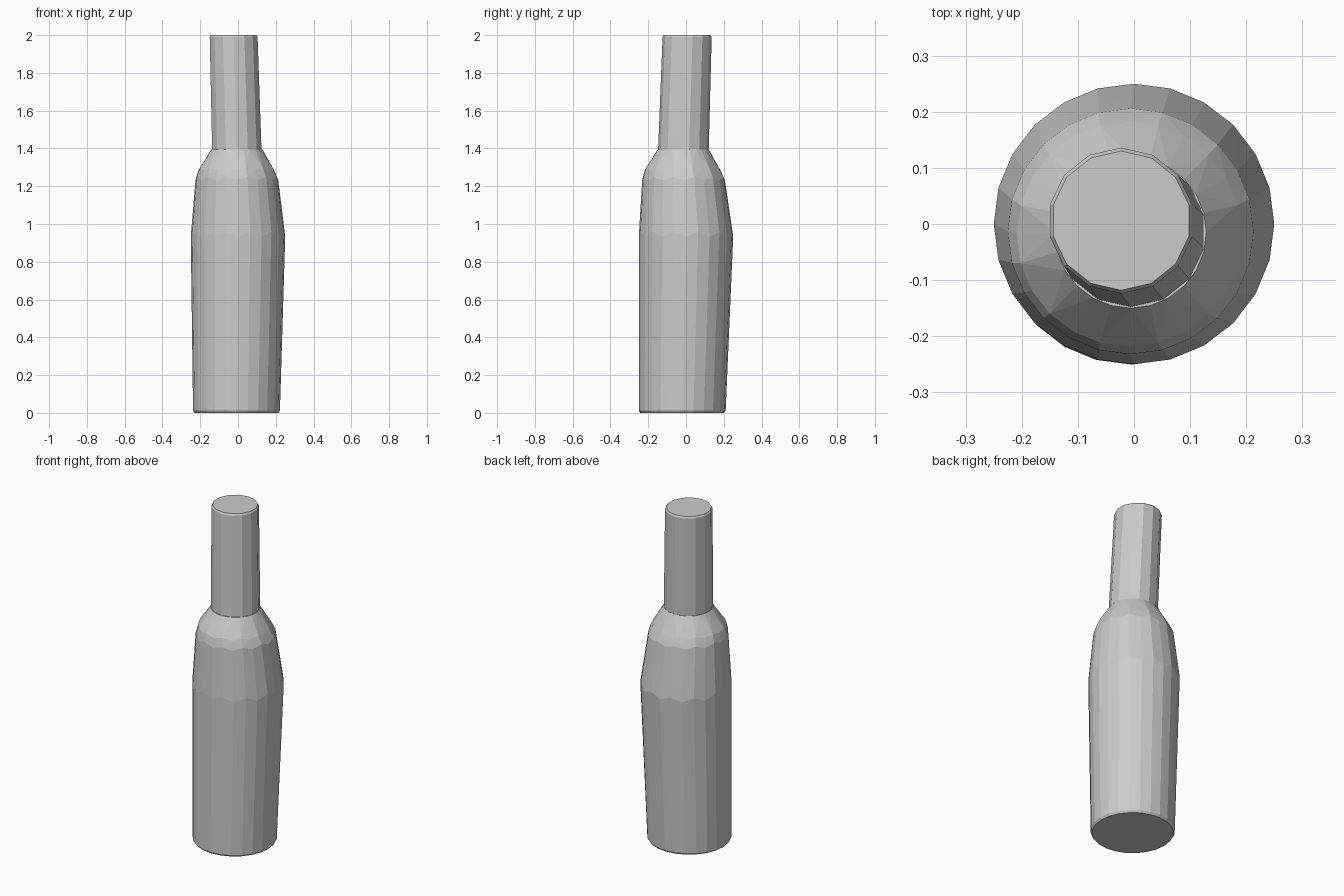
import bpy, bmesh, math

cube = bpy.data.objects.get("Cube")
if cube:
    bpy.data.objects.remove(cube, do_unlink=True)

# One plain grey for the whole bottle
grey = bpy.data.materials.new("plain_grey")
grey.use_nodes = True
colour = (0.6, 0.6, 0.6, 1)
grey.diffuse_color = colour
grey.node_tree.nodes["Principled BSDF"].inputs["Base Color"].default_value = colour


def loft(name, rings, sides, turn=0.0):
    """Skin a closed shape through rings of (centre x, centre y, z, radius, ripple)."""
    bm = bmesh.new()
    loops = []
    for cx, cy, z, r, ripple in rings:
        loop = []
        for i in range(sides):
            a = math.tau * (i + turn) / sides
            dz = ripple * (1 if i % 2 else -1)
            loop.append(bm.verts.new((cx + r * math.cos(a), cy + r * math.sin(a), z + dz)))
        loops.append(loop)
    for low, high in zip(loops, loops[1:]):
        for i in range(sides):
            j = (i + 1) % sides
            bm.faces.new((low[i], low[j], high[j], high[i]))
    bm.faces.new(loops[0][::-1])
    bm.faces.new(loops[-1])
    # Split the uneven quads into flat facets
    bmesh.ops.triangulate(bm, faces=[f for f in bm.faces if len(f.verts) == 4])
    bmesh.ops.recalc_face_normals(bm, faces=bm.faces)
    mesh = bpy.data.meshes.new(name)
    bm.to_mesh(mesh)
    bm.free()
    mesh.materials.append(grey)
    obj = bpy.data.objects.new(name, mesh)
    bpy.context.collection.objects.link(obj)
    return obj


# Body: slightly leaning walls, widest in the middle, sloping shoulder
loft("bottle_body", [
    (-0.008, -0.02, 0, 0.222, 0),
    (-0.008, -0.02, 0.012, 0.23, 0),
    (0, 0, 0.945, 0.25, 0.012),
    (-0.006, -0.013, 1.24, 0.219, 0.008),
    (-0.009, -0.018, 1.29, 0.2, 0.005),
    (-0.006, -0.015, 1.395, 0.135, 0),
], 24)

# Neck: leans the other way, with a softened rim
loft("bottle_neck", [
    (-0.006, -0.014, 1.385, 0.134, 0),
    (-0.023, 0.006, 1.99, 0.13, 0),
    (-0.023, 0.006, 2, 0.124, 0),
], 14, 0.5)
